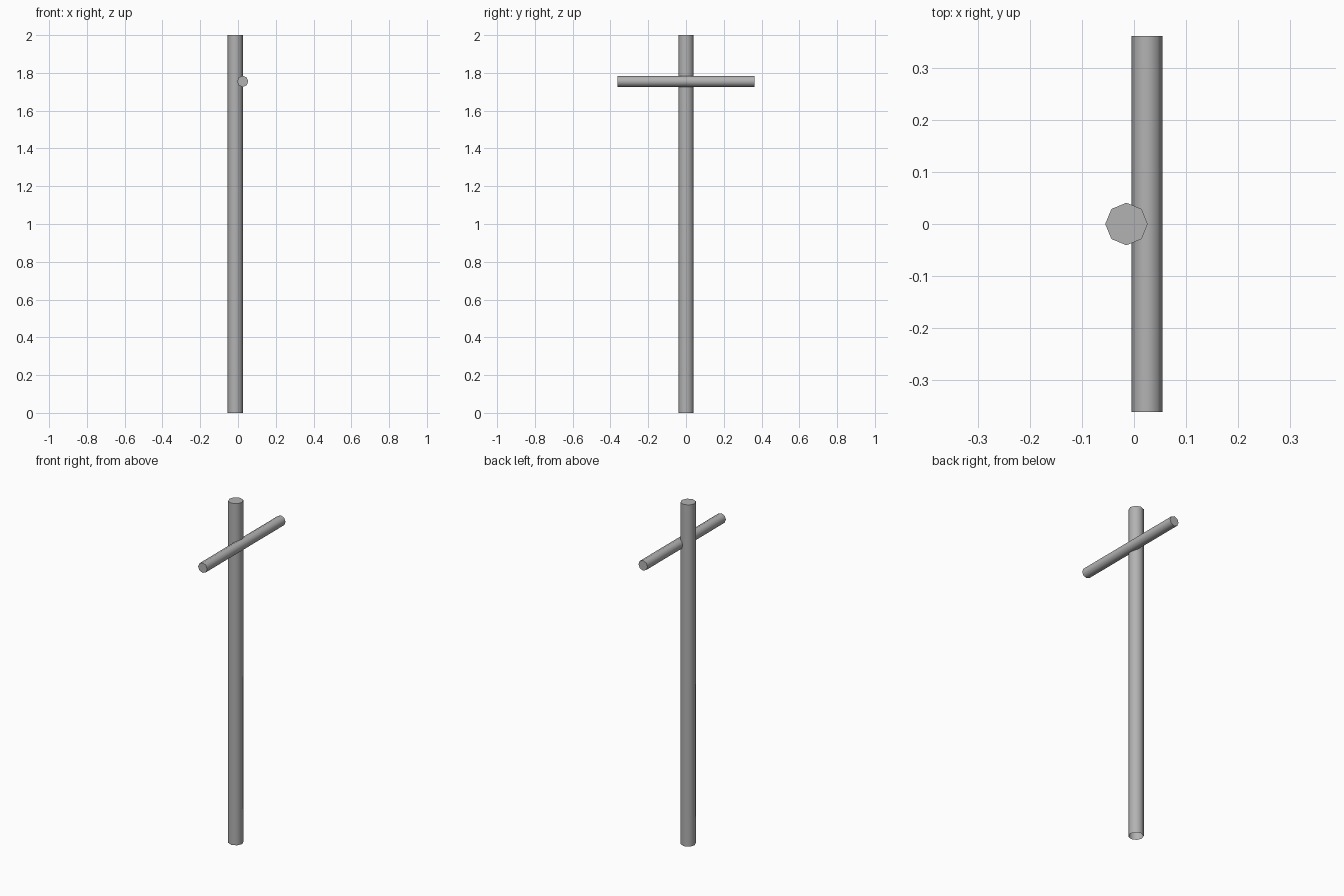
import bpy
import bmesh
import math

if "Cube" in bpy.data.objects:
    bpy.data.objects.remove(bpy.data.objects["Cube"])

# Dark grey shared by both parts
grey = bpy.data.materials.new("dark_grey")
grey.diffuse_color = (0.45, 0.45, 0.45, 1)
grey.use_nodes = True
grey.node_tree.nodes["Principled BSDF"].inputs["Base Color"].default_value = grey.diffuse_color


def rod(name, radius, length, location, rotation=(0, 0, 0)):
    """Eight-sided capped rod with smooth sides and sharp rims."""
    bpy.ops.mesh.primitive_cylinder_add(
        vertices=8, radius=radius, depth=length, location=location, rotation=rotation)
    obj = bpy.context.object
    obj.name = name
    obj.data.materials.append(grey)
    bpy.ops.object.shade_smooth_by_angle(angle=math.radians(60))
    return obj


# Upright post
post = rod("post", 0.041, 2.0, (-0.0145, 0, 1.0))

# The foot of the post is open
bm = bmesh.new()
bm.from_mesh(post.data)
foot = [f for f in bm.faces if f.normal.z < -0.9]
bmesh.ops.delete(bm, geom=foot, context='FACES_ONLY')
bm.to_mesh(post.data)
bm.free()

# Crossbar fixed to the +x side of the post, running front to back
rod("crossbar", 0.0295, 0.725, (0.025, 0, 1.755), (math.radians(90), 0, 0))
